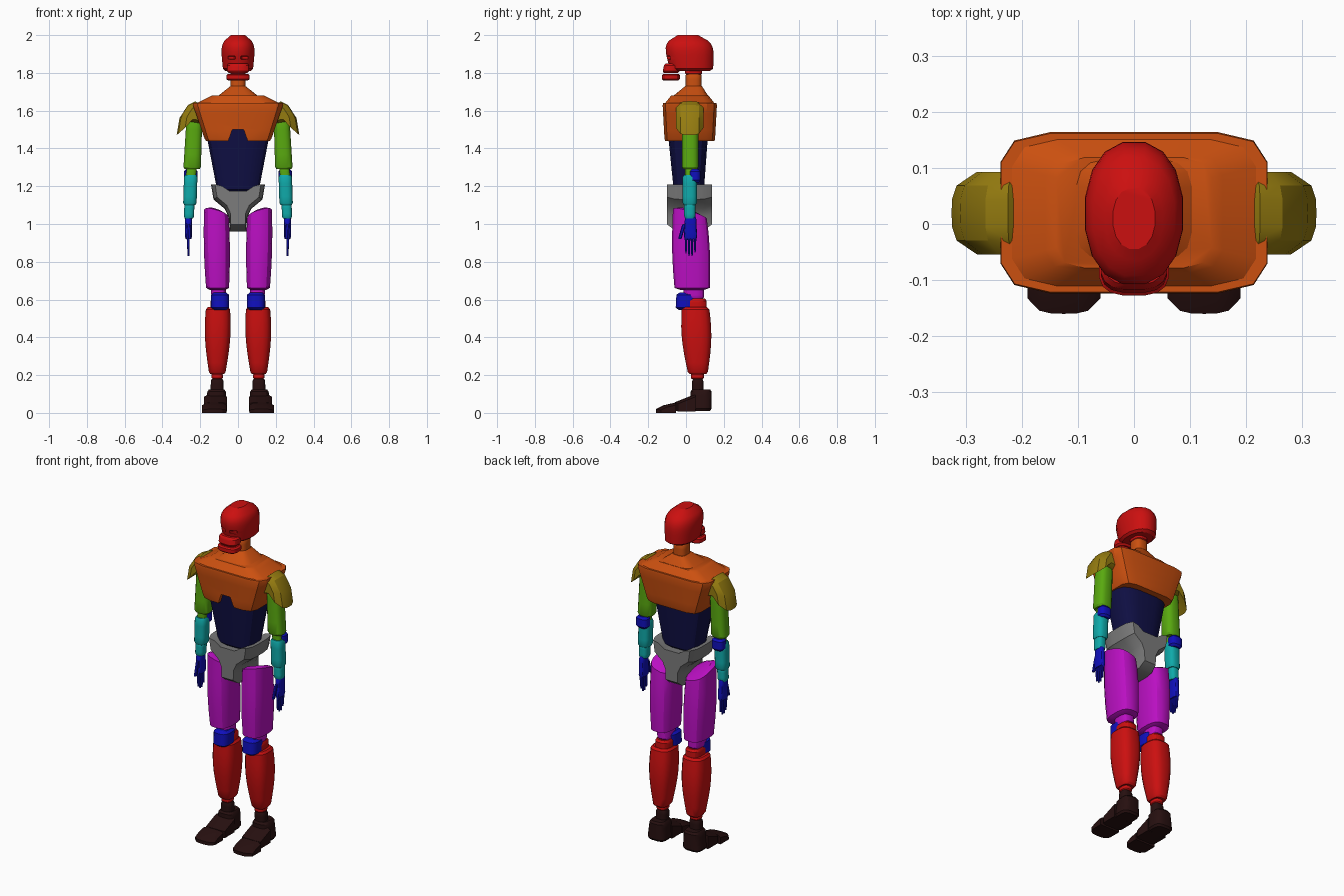
import bpy, bmesh, math

cube = bpy.data.objects.get("Cube")
if cube:
    bpy.data.objects.remove(cube)


def material(name, red, green, blue):
    colour = (red, green, blue, 1)
    mat = bpy.data.materials.new(name)
    mat.use_nodes = True
    mat.diffuse_color = colour
    mat.node_tree.nodes["Principled BSDF"].inputs["Base Color"].default_value = colour
    return mat


dim = .005
red = material("red", .6, dim, dim)
orange = material("orange", .6, .08, dim)
mustard = material("mustard", .3, .2, dim)
green = material("green", .1, .4, dim)
cyan = material("cyan", dim, .4, .4)
blue = material("blue", dim, dim, .5)
navy = material("navy", dim, dim, .06)
grey = material("grey", .2, .2, .2)
magenta = material("magenta", .5, dim, .55)
brown = material("dark brown", .02, dim, dim)


def smooth(obj):
    """Smooth the surface but keep its creases sharp."""
    bpy.ops.object.select_all(action='DESELECT')
    obj.select_set(True)
    bpy.context.view_layer.objects.active = obj
    bpy.ops.object.shade_smooth_by_angle(angle=math.radians(30))


def skin(name, mat, loops, mirror):
    """Bridge equal-length point loops, cap both ends, optionally mirror left to right."""
    bm = bmesh.new()
    rows = [[bm.verts.new(point) for point in loop] for loop in loops]
    for below, above in zip(rows, rows[1:]):
        for i in range(len(below)):
            bm.faces.new((below[i - 1], below[i], above[i], above[i - 1]))
    bm.faces.new(rows[0])
    bm.faces.new(rows[-1])
    bmesh.ops.recalc_face_normals(bm, faces=bm.faces)
    mesh = bpy.data.meshes.new(name)
    bm.to_mesh(mesh)
    bm.free()
    mesh.materials.append(mat)
    obj = bpy.data.objects.new(name, mesh)
    bpy.context.collection.objects.link(obj)
    smooth(obj)
    if mirror:
        obj.modifiers.new("mirror", 'MIRROR').use_mirror_merge = False
    return obj


def mix(low, high, t):
    return low + (high - low) * t


def pair(value):
    return value if isinstance(value, tuple) else (value, value)


def limb(name, mat, low, high, wide, deep, mirror=True, shape=lambda t: 1,
         cap=.85, power=.7, sides=16, steps=4, slant=0):
    """Upright barrel with chamfered ends; wide and deep are half sizes, or (low, high) pairs."""
    rim = min(.2, .012 / (high[2] - low[2]))
    levels = [0] + [mix(rim, 1 - rim, i / steps) for i in range(steps + 1)] + [1]
    loops = []
    for t in levels:
        x, y, z = (mix(a, b, t) for a, b in zip(low, high))
        scale = shape(t) * (cap if t in (0, 1) else 1)
        loop = []
        for i in range(sides):
            angle = math.tau * (i + .5) / sides
            c, s = math.cos(angle), math.sin(angle)
            dx = mix(*pair(wide), t) * scale * math.copysign(abs(c) ** power, c)
            dy = mix(*pair(deep), t) * scale * math.copysign(abs(s) ** power, s)
            loop.append((x + dx, y + dy, z + slant * (dx - dy) * t ** 6))
        loops.append(loop)
    return skin(name, mat, loops, mirror)


def slab(name, mat, profile, start, end, pivot=(0, 0), inset=0, mirror=True, across=False):
    """Sweep a flat profile front to back, or across in x, rounding the ends toward the pivot."""
    loops = []
    for i in range(7):
        t = i / 6
        scale = 1 - inset * (2 * t - 1) ** 4
        place = mix(start, end, t)
        loop = []
        for u, v in profile:
            u, v = mix(pivot[0], u, scale), mix(pivot[1], v, scale)
            loop.append((place, u, v) if across else (u, place, v))
        loops.append(loop)
    return skin(name, mat, loops, mirror)


def carve(obj, cutter):
    mod = obj.modifiers.new("carve", 'BOOLEAN')
    mod.operation, mod.solver, mod.object = 'DIFFERENCE', 'EXACT', cutter
    bpy.context.view_layer.objects.active = obj
    bpy.ops.object.modifier_apply(modifier=mod.name)
    bpy.data.objects.remove(cutter)
    smooth(obj)


# Skull with eye sockets, and jaws
skull = limb("skull", red, (0, .03, 1.81), (0, .01, 2), wide=(.08, .1), deep=(.115, .145),
             mirror=False, shape=lambda t: max(.2, 1 - t ** 5) ** .5, power=.9, steps=9)
for side in (-1, 1):
    carve(skull, limb("socket_cutter", red, (side * .036, -.11, 1.87), (side * .036, -.11, 1.89),
                      wide=.022, deep=.035, mirror=False))
limb("upper_jaw", red, (0, -.08, 1.8), (0, -.07, 1.85), wide=.06, deep=.045, mirror=False)
limb("lower_jaw", red, (0, -.08, 1.76), (0, -.08, 1.795), wide=.063, deep=.048, mirror=False)
limb("skull_base", red, (0, .04, 1.79), (0, .04, 1.82), wide=.04, deep=.045, mirror=False)

# Neck, collar and chest with a notch over the belly
limb("neck", orange, (0, .04, 1.69), (0, .04, 1.8), wide=.04, deep=.042, mirror=False)
limb("collar", orange, (0, .02, 1.66), (0, .04, 1.73), wide=(.13, .04), deep=(.11, .045),
     mirror=False, power=.5, cap=1)
limb("yoke", orange, (0, .02, 1.63), (0, .02, 1.68), wide=(.24, .14), deep=(.14, .1),
     mirror=False, power=.35, sides=12, cap=1)
chest = limb("chest", orange, (0, .02, 1.44), (0, .02, 1.64), wide=(.175, .245), deep=(.135, .146),
             mirror=False, power=.35, sides=12, cap=.98)
notch = [(-.055, 1.43), (.055, 1.43), (.03, 1.5), (-.03, 1.5)]
carve(chest, slab("notch_cutter", orange, notch, -.2, -.08, mirror=False))

# Belly and pelvis
limb("belly", navy, (0, .015, 1.17), (0, .01, 1.53), wide=(.11, .18), deep=(.08, .112),
     mirror=False, power=.6)
hip = [(.045, .96), (.047, 1.03), (.07, 1.08), (.13, 1.13), (.143, 1.21), (.1, 1.2), (.055, 1.17)]
outline = hip + [(-x, z) for x, z in reversed(hip)]
slab("pelvis", grey, outline, -.1, .137, pivot=(0, 1.21), inset=.15, mirror=False)

# Shoulder guards
guard = [(.19, 1.53), (.19, 1.62), (.225, 1.65), (.265, 1.63), (.31, 1.56), (.325, 1.47), (.26, 1.54)]
slab("shoulder_guards", mustard, guard, -.054, .093, pivot=(.2, 1.58), inset=.36)

# Arms
limb("upper_arms", green, (.243, .022, 1.29), (.23, .022, 1.58), wide=(.047, .042), deep=.044)
limb("elbow_pins", green, (.25, .02, 1.24), (.245, .02, 1.3), wide=.027, deep=.025)
limb("elbows", blue, (.25, .047, 1.22), (.25, .047, 1.29), wide=.037, deep=.03, cap=.7)
limb("forearms", cyan, (.255, .02, 1.1), (.25, .02, 1.26), wide=.036, deep=.038)
limb("wrists", cyan, (.26, .02, 1.03), (.257, .02, 1.11), wide=.027, deep=.03)

# Hands
limb("palms", blue, (.262, .024, .92), (.262, .024, 1.04), wide=.018, deep=(.036, .03))
for i, tip in enumerate((.845, .83, .83, .85)):
    y = i * .016
    limb(f"finger_{i + 1}", blue, (.262, y, tip), (.264, y, .94), wide=(.005, .009),
         deep=(.004, .008), sides=8)
limb("thumbs", blue, (.258, -.033, .92), (.26, -.01, 1), wide=.008, deep=.01, sides=8)

# Legs
limb("thighs", magenta, (.108, .033, .65), (.115, .02, 1.06), wide=(.061, .066), deep=(.094, .09),
     shape=lambda t: 1 + .1 * math.sin(math.pi * t), cap=.65, slant=.35)
limb("thigh_ends", magenta, (.1, .04, .6), (.105, .04, .67), wide=.04, deep=.055)
limb("knees", blue, (.095, 0, .545), (.095, .005, .637), wide=.048, deep=.056, cap=.7)
limb("shins", red, (.11, .063, .205), (.106, .05, .56), wide=(.043, .064), deep=(.052, .073),
     shape=lambda t: 1 + .25 * math.sin(math.pi * t), steps=7)
limb("shin_tops", red, (.1, .05, .54), (.1, .05, .605), wide=.045, deep=.06)
limb("ankles", red, (.11, .06, .18), (.11, .06, .21), wide=.03, deep=.035)

# Feet
limb("ankle_joints", brown, (.112, .062, .1), (.11, .062, .18), wide=.034, deep=.03)
limb("heels", brown, (.117, .08, .01), (.113, .08, .125), wide=(.06, .048), deep=.056, power=.6)
instep = [(.05, .01), (.05, .1), (0, .08), (-.06, .056), (-.06, .01)]
slab("insteps", brown, instep, .057, .18, pivot=(.05, 0), inset=.15, across=True)
toe = [(-.055, 0), (-.055, .055), (-.12, .04), (-.16, .02), (-.16, 0)]
slab("toes", brown, toe, .06, .19, pivot=(-.05, 0), inset=.25, across=True)
